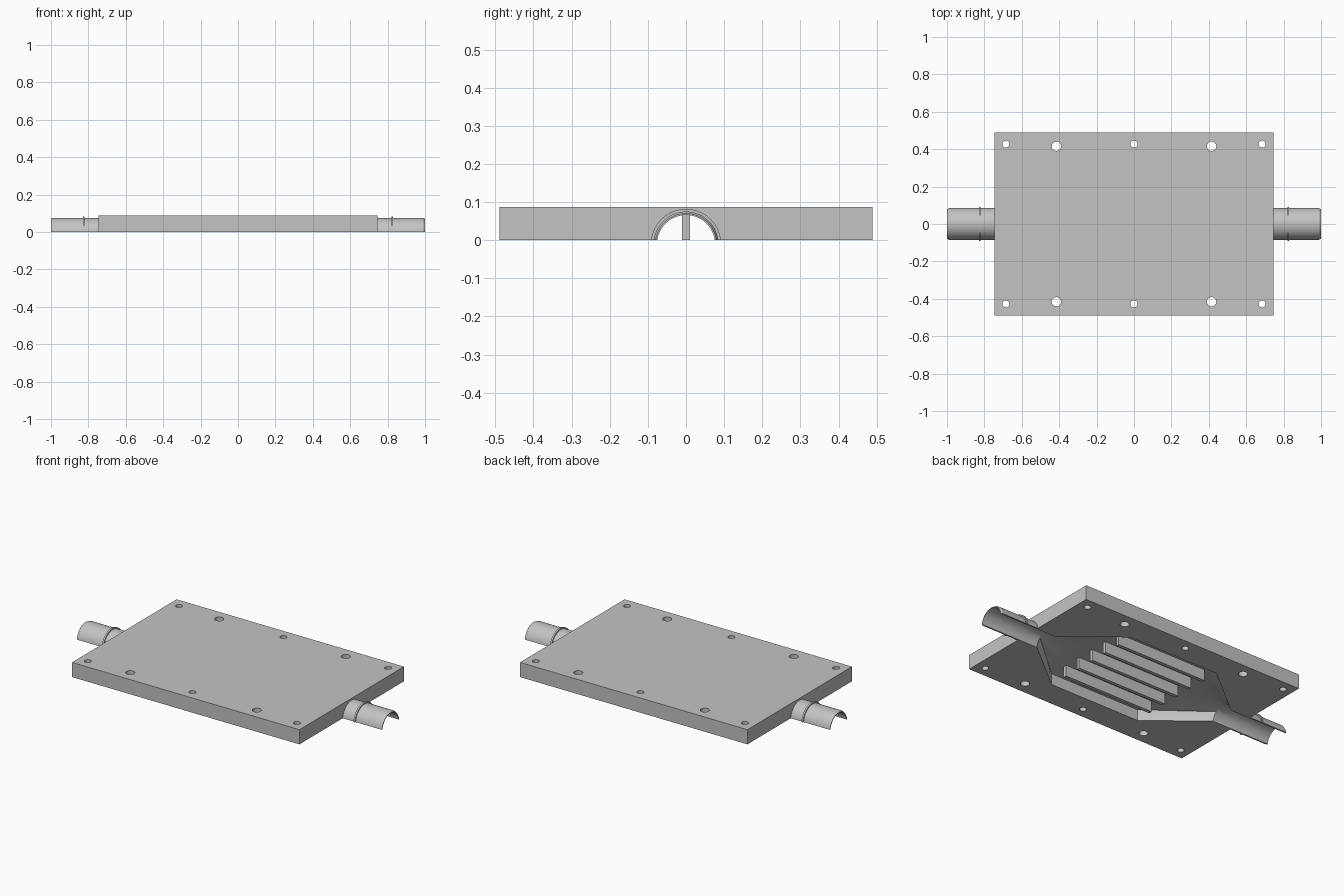
import bpy
import bmesh
from math import asin, pi, cos, sin, radians

if "Cube" in bpy.data.objects:
    bpy.data.objects.remove(bpy.data.objects["Cube"])

HALF_X, HALF_Y, HEIGHT = 0.745, 0.489, 0.087
AXIS_Z = -0.01            # pipe axis sits just below the base plane
BORE, CEILING = 0.076, 0.066
CAV_X, CAV_Y, THROAT_X = 0.30, 0.33, 0.617
SEG = 32

metal = bpy.data.materials.new("plain grey")
metal.use_nodes = True
grey = (0.55, 0.55, 0.55, 1)
metal.diffuse_color = grey
metal.node_tree.nodes["Principled BSDF"].inputs["Base Color"].default_value = grey


def make_object(name, bm):
    bmesh.ops.recalc_face_normals(bm, faces=bm.faces)
    mesh = bpy.data.meshes.new(name)
    bm.to_mesh(mesh)
    bm.free()
    mesh.materials.append(metal)
    obj = bpy.data.objects.new(name, mesh)
    bpy.context.collection.objects.link(obj)
    return obj


def activate(obj):
    bpy.ops.object.select_all(action='DESELECT')
    obj.select_set(True)
    bpy.context.view_layer.objects.active = obj


def smooth(obj):
    activate(obj)
    bpy.ops.object.shade_smooth_by_angle(angle=radians(25))


def add_box(bm, low, high):
    verts = bmesh.ops.create_cube(bm, size=1)["verts"]
    for v in verts:
        v.co = [(a + b) / 2 + c * (b - a) for a, b, c in zip(low, high, v.co)]


def loft(bm, rings, closed):
    """Skin a list of equal point rings; cap the ends unless closed."""
    rows = [[bm.verts.new(p) for p in ring] for ring in rings]
    pairs = list(zip(rows, rows[1:])) + ([(rows[-1], rows[0])] if closed else [])
    count = len(rows[0])
    for a, b in pairs:
        for i in range(count - 1 if closed else count):
            j = (i + 1) % count
            bm.faces.new((a[i], a[j], b[j], b[i]))
    if closed:
        bm.faces.new([r[0] for r in rows])
        bm.faces.new([r[-1] for r in rows])
    else:
        bm.faces.new(rows[0])
        bm.faces.new(rows[-1])


def arc(x, r):
    """Part of a circle that lies above the base plane."""
    start = asin(-AXIS_Z / r)
    angles = [start + (pi - 2 * start) * i / SEG for i in range(SEG + 1)]
    return [(x, r * cos(a), AXIS_Z + r * sin(a)) for a in angles]


def box_section(x):
    """Rectangle sampled to match the arc points."""
    q = SEG // 4
    points = []
    for i in range(SEG + 1):
        rise = min(i, SEG - i, q) / q
        across = min(max(i - q, 0) / (SEG - 2 * q), 1)
        points.append((x, CAV_Y * (1 - 2 * across), CEILING * rise))
    return points


def deepen(points):
    """Carry a section below the base so the cut is clean."""
    (x, y0, _), (_, y1, _) = points[0], points[-1]
    return points + [(x, y1, -0.03), (x, y0, -0.03)]


# Base plate
bm = bmesh.new()
add_box(bm, (-HALF_X, -HALF_Y, 0), (HALF_X, HALF_Y, HEIGHT))
plate = make_object("cover_plate", bm)

# Flow channel: bore, funnel, chamber, funnel, bore
bm = bmesh.new()
sections = [arc(-0.8, BORE), arc(-THROAT_X, BORE), box_section(-CAV_X),
            box_section(CAV_X), arc(THROAT_X, BORE), arc(0.8, BORE)]
loft(bm, [deepen(s) for s in sections], False)
channel = make_object("channel_cutter", bm)

# Bolt holes
bm = bmesh.new()
holes = [(x, 0.427, 0.019) for x in (-0.685, 0, 0.685)]
holes += [(x, 0.416, 0.025) for x in (-0.415, 0.415)]
for x, y, r in holes:
    for side in (-1, 1):
        made = bmesh.ops.create_cone(bm, cap_ends=True, segments=SEG,
                                     radius1=r, radius2=r, depth=0.4)
        bmesh.ops.translate(bm, verts=made["verts"], vec=(x, side * y, 0))
drills = make_object("hole_cutter", bm)

for cutter in (channel, drills):
    cutter.hide_render = True
    mod = plate.modifiers.new(cutter.name, 'BOOLEAN')
    mod.operation = 'DIFFERENCE'
    mod.solver = 'EXACT'
    mod.object = cutter
    activate(plate)
    bpy.ops.object.modifier_apply(modifier=mod.name)
    bpy.data.objects.remove(cutter)
smooth(plate)

# Fins inside the chamber
bm = bmesh.new()
for k in range(-2, 3):
    y = k * CAV_Y / 3
    add_box(bm, (-CAV_X, y - 0.01, 0), (CAV_X, y + 0.01, CEILING + 0.004))
make_object("flow_fins", bm)

# Half-pipe spigots with a raised bead and a chamfered end
profile = [(HALF_X, 0.085), (0.82, 0.085), (0.82, 0.092), (0.83, 0.092),
           (0.83, 0.085), (0.99, 0.085), (1, 0.08), (1, BORE), (HALF_X, BORE)]
for name, side in (("left_spigot", 1), ("right_spigot", -1)):
    bm = bmesh.new()
    loft(bm, [arc(side * x, r) for x, r in profile], True)
    smooth(make_object(name, bm))
